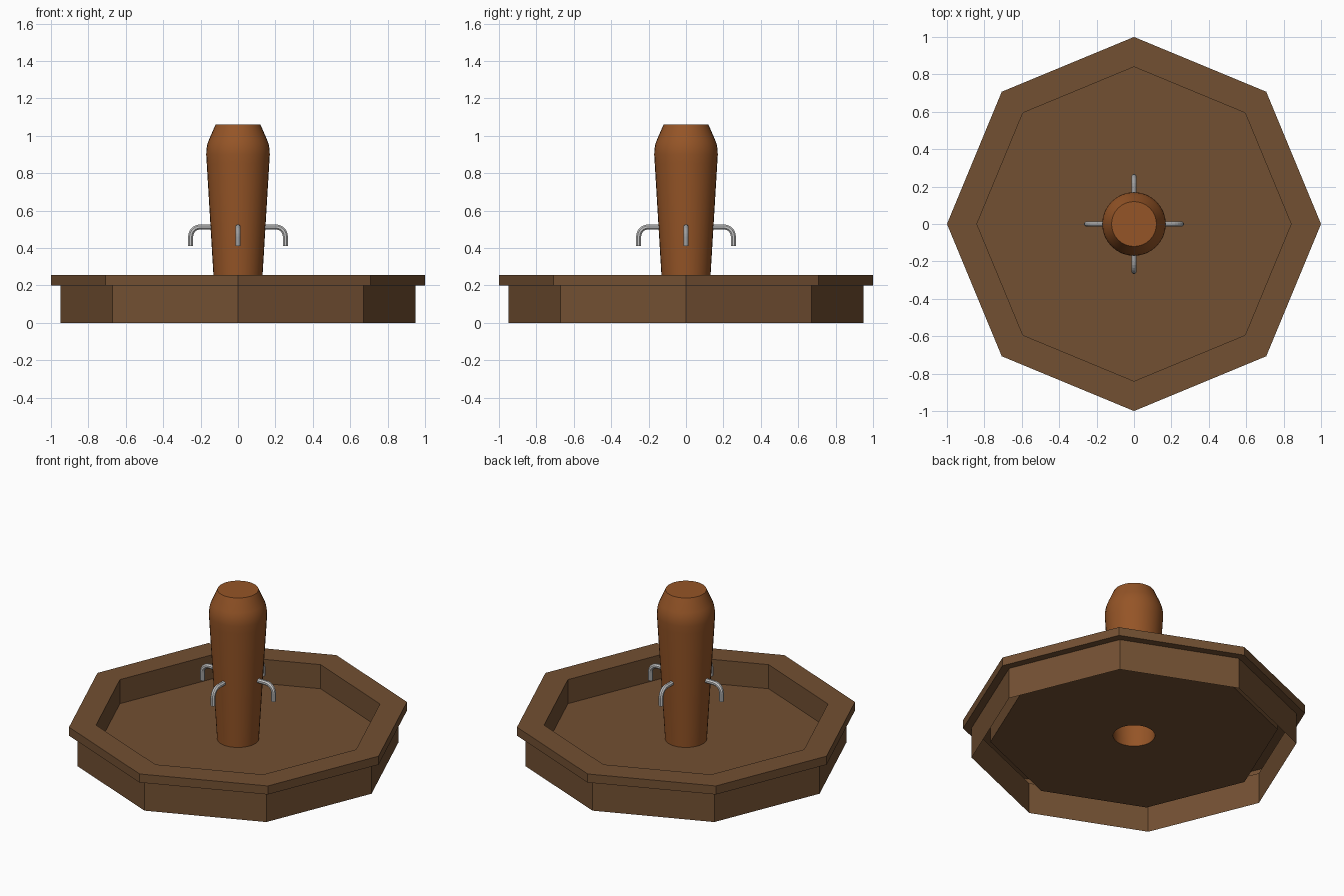
import bpy, bmesh
from math import sin, cos, pi, radians

if "Cube" in bpy.data.objects:
    bpy.data.objects.remove(bpy.data.objects["Cube"])


def material(name, rgb):
    m = bpy.data.materials.new(name)
    m.diffuse_color = (*rgb, 1)
    m.use_nodes = True
    m.node_tree.nodes["Principled BSDF"].inputs["Base Color"].default_value = m.diffuse_color
    return m


def finish(bm, name, mat=None, smooth=False):
    me = bpy.data.meshes.new(name)
    bm.to_mesh(me)
    bm.free()
    ob = bpy.data.objects.new(name, me)
    bpy.context.collection.objects.link(ob)
    if mat:
        me.materials.append(mat)
    if smooth:
        bpy.ops.object.select_all(action='DESELECT')
        ob.select_set(True)
        bpy.context.view_layer.objects.active = ob
        bpy.ops.object.shade_smooth_by_angle(angle=radians(30))
    return ob


def ring(bm, r, z, n):
    return [bm.verts.new((r * cos(2 * pi * i / n), r * sin(2 * pi * i / n), z)) for i in range(n)]


def bridge(bm, a, b):
    n = len(a)
    for i in range(n):
        j = (i + 1) % n
        bm.faces.new((a[i], a[j], b[j], b[i]))


def lathe(bm, profile, n):
    rings = [ring(bm, r, z, n) for r, z in profile]
    for a, b in zip(rings, rings[1:]):
        bridge(bm, a, b)
    return rings


def loop_edges(bm, vs):
    out = []
    for a, b in zip(vs, vs[1:] + vs[:1]):
        out.append(bm.edges.get((a, b)) or bm.edges.new((a, b)))
    return out


SIDES = 32
FLOOR = 0.10
wood = material("dark_wood", (0.17, 0.08, 0.032))
post = material("red_wood", (0.30, 0.09, 0.02))

# Octagonal basin: outer wall, overhanging rim, inner wall
bm = bmesh.new()
rings = lathe(bm, [(0.95, 0), (0.95, 0.2), (1, 0.2), (1, 0.255), (0.84, 0.255), (0.84, FLOOR)], 8)
# Basin floor with a round opening for the column
hole = ring(bm, 0.122, FLOOR, SIDES)
edges = loop_edges(bm, rings[-1]) + loop_edges(bm, hole)
res = bmesh.ops.triangle_fill(bm, edges=edges, use_beauty=True, normal=(0, 0, 1))
for f in res["geom"]:
    if isinstance(f, bmesh.types.BMFace):
        f.normal_update()
        if f.normal.z < 0:
            f.normal_flip()
finish(bm, "basin", wood)

# Tapered round column, hollow from below, flat top
bm = bmesh.new()
rings = lathe(bm, [(0.122, FLOOR), (0.167, 0.85), (0.170, 0.90), (0.169, 0.925),
                   (0.164, 0.955), (0.155, 0.98), (0.12, 1.06)], SIDES)
bm.faces.new(rings[-1])
finish(bm, "column", post, smooth=True)

# Hooked spout: a tube swept along straight, quarter arc, straight
bm = bmesh.new()
R, T, CX, CZ = 0.05, 0.0135, 0.203, 0.4625
path = [(0.13, CZ + R, pi / 2)]
path += [(CX + R * cos(a), CZ + R * sin(a), a) for a in [pi / 2 * (1 - i / 6) for i in range(7)]]
path.append((CX + R, 0.41, 0))
sections = []
for x, z, a in path:
    sec = []
    for k in range(8):
        t = 2 * pi * (k + 0.5) / 8
        u = T * cos(t) / cos(pi / 8)
        v = T * sin(t) / cos(pi / 8)
        sec.append(bm.verts.new((x + u * cos(a), v, z + u * sin(a))))
    sections.append(sec)
for a, b in zip(sections, sections[1:]):
    bridge(bm, a, b)
bm.faces.new(sections[0])
bm.faces.new(sections[-1])
bmesh.ops.recalc_face_normals(bm, faces=bm.faces[:])
spout = finish(bm, "spout_right")

# Repeat the spout around the column
for i, side in enumerate(("back", "left", "front"), 1):
    copy = bpy.data.objects.new("spout_" + side, spout.data)
    copy.rotation_euler.z = i * pi / 2
    bpy.context.collection.objects.link(copy)
